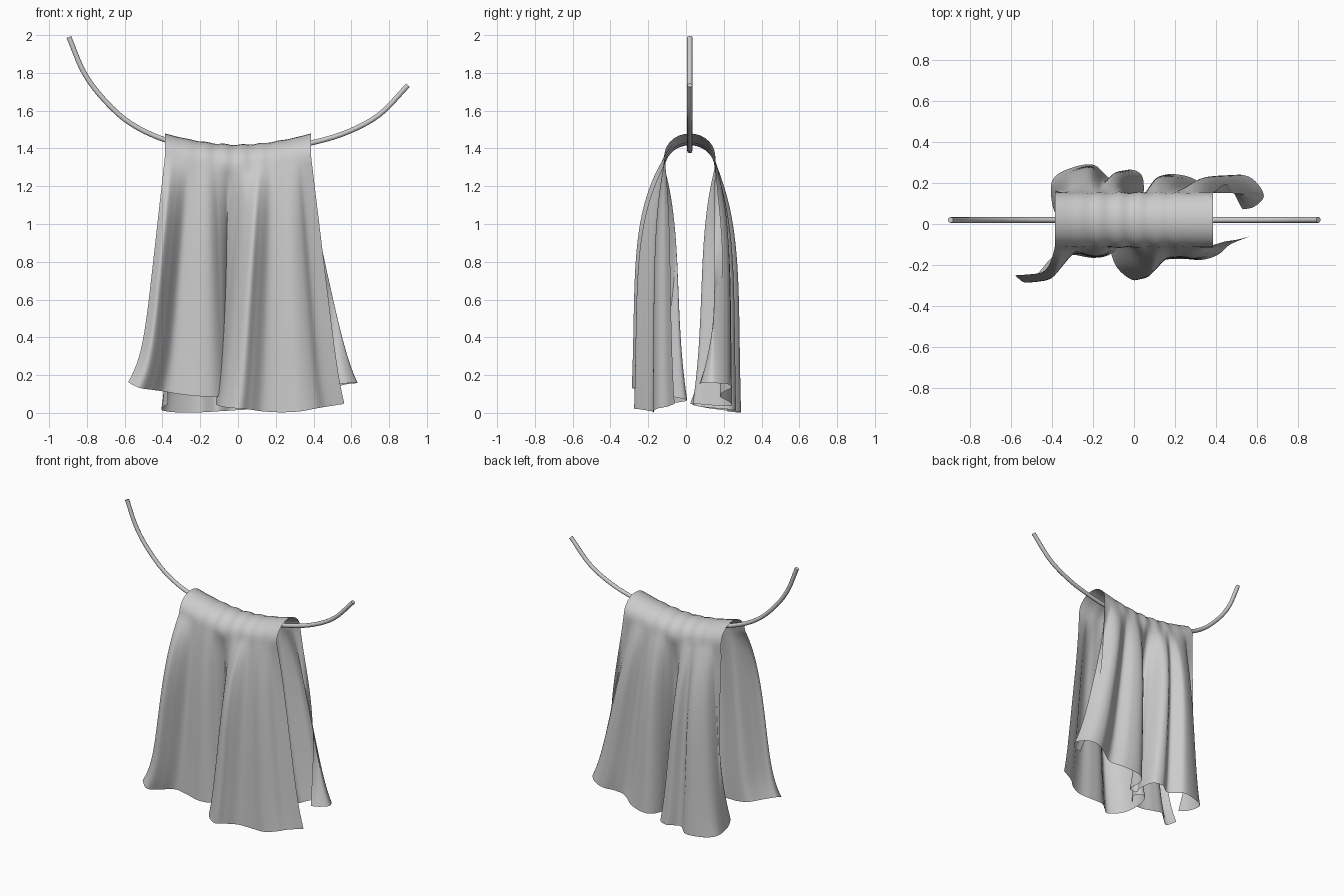
import bpy, bmesh, math
from mathutils import Vector

if "Cube" in bpy.data.objects:
    bpy.data.objects.remove(bpy.data.objects["Cube"])

COLS, DROP, ARCH = 160, 36, 14

# Hem outlines from left to right: x, y, z
FRONT = [(-.585, -.25, .16), (-.525, -.287, .13), (-.46, -.23, .12), (-.39, -.155, .11),
         (-.3, -.15, .095), (-.2, -.165, .085), (-.12, -.15, .085), (-.06, -.09, .085),
         (-.05, -.01, .07), (-.1, .0, .06), (-.118, -.1, .045), (-.085, -.21, .03),
         (0, -.275, .02), (.06, -.235, .015), (.13, -.18, .005), (.23, -.17, 0),
         (.33, -.175, .005), (.41, -.15, .02), (.47, -.1, .03), (.565, -.06, .045)]
BACK = [(-.37, .02, .045), (-.4, .1, .025), (-.4, .21, .01), (-.33, .265, 0),
        (-.2, .29, 0), (-.11, .22, .005), (-.03, .265, .01), (.04, .235, .015),
        (.045, .12, .025), (.02, .05, .035), (.075, .045, .045), (.085, .17, .035),
        (.15, .24, .035), (.27, .23, .055), (.36, .18, .085), (.42, .2, .11),
        (.5, .24, .13), (.58, .22, .15), (.635, .14, .155), (.59, .085, .155), (.53, .07, .15)]


def smooth_path(points, count):
    """Catmull-Rom through the points, resampled evenly along its length."""
    p = [Vector(q) for q in points]
    p = [2 * p[0] - p[1]] + p + [2 * p[-1] - p[-2]]
    fine = []
    for i in range(1, len(p) - 2):
        a, b, c, d = p[i - 1:i + 3]
        for k in range(20):
            t = k / 20
            fine.append(.5 * (2 * b + (c - a) * t + (2 * a - 5 * b + 4 * c - d) * t * t
                              + (3 * b - a - 3 * c + d) * t ** 3))
    fine.append(p[-2])
    length = [0]
    for a, b in zip(fine, fine[1:]):
        length.append(length[-1] + (b - a).length)
    out, j = [], 0
    for i in range(count):
        target = length[-1] * i / (count - 1)
        while j < len(fine) - 2 and length[j + 1] < target:
            j += 1
        f = (target - length[j]) / (length[j + 1] - length[j])
        out.append(fine[j].lerp(fine[j + 1], f))
    return out


def fall(top, hem, s, bulge=0):
    """Point on a hanging panel: folds open quickly, spread slowly."""
    flick = .1 + .22 * min(1, max(0, (-.3 - hem.x) / .25))
    fx = (1 - flick) * s + flick * s ** 10
    outward = (hem.y - top.y) * (top.y - .02) > 0
    quick = .93 if outward else .6
    fy = quick * (1 - (1 - s) ** 4.8) + (1 - quick) * s ** 4
    return Vector((top.x + (hem.x - top.x) * fx,
                   top.y + (hem.y - top.y) * fy + bulge * math.sin(math.pi * s),
                   top.z + (hem.z - top.z) * s))


# Draped cloth: front panel, arch over the rope, back panel
front, back = smooth_path(FRONT, COLS), smooth_path(BACK, COLS)
verts = []
for i in range(COLS):
    u = 2 * i / (COLS - 1) - 1
    crinkle = .003 * math.sin(u * 25) * (1 - u * u) ** 2
    ridge = 1.42 + .06 * abs(u) ** 1.8 + crinkle
    rise, half = .12, .135 + crinkle
    x = .387 * u
    lo = Vector((x, .02 - half, ridge - rise))
    hi = Vector((x, .02 + half, ridge - rise))
    edge = .09 * max(0, (abs(u) - .85) / .15)
    verts += [fall(lo, front[i], 1 - k / DROP) for k in range(DROP)]
    for k in range(ARCH + 1):
        a = math.pi * k / ARCH
        verts.append(Vector((x, .02 - half * math.cos(a),
                             ridge - rise + rise * max(0, math.sin(a)))))
    verts += [fall(hi, back[i], (k + 1) / DROP, edge) for k in range(DROP)]
rows = len(verts) // COLS
faces = [(i * rows + j, (i + 1) * rows + j, (i + 1) * rows + j + 1, i * rows + j + 1)
         for i in range(COLS - 1) for j in range(rows - 1)]
mesh = bpy.data.meshes.new("draped_cloth")
mesh.from_pydata(verts, [], faces)
mesh.polygons.foreach_set("use_smooth", [True] * len(faces))
cloth = bpy.data.objects.new("draped_cloth", mesh)
bpy.context.collection.objects.link(cloth)

# Soften the shoulders and folds
soften = cloth.modifiers.new("soften", 'SMOOTH')
soften.factor, soften.iterations = .5, 1

# Sagging rope
ROPE = [(-.895, 1.99), (-.82, 1.81), (-.72, 1.67), (-.58, 1.54), (-.4, 1.45),
        (-.2, 1.402), (0, 1.388), (.2, 1.398), (.4, 1.432), (.58, 1.487),
        (.75, 1.58), (.9, 1.735)]
curve = bpy.data.curves.new("rope", 'CURVE')
curve.dimensions = '3D'
curve.bevel_depth, curve.bevel_resolution, curve.use_fill_caps = .014, 3, True
spline = curve.splines.new('POLY')
path = smooth_path([(x, .02, z) for x, z in ROPE], 50)
spline.points.add(len(path) - 1)
for pt, co in zip(spline.points, path):
    pt.co = (*co, 1)
rope = bpy.data.objects.new("rope", curve)
bpy.context.collection.objects.link(rope)
bpy.context.view_layer.objects.active = rope
rope.select_set(True)
bpy.ops.object.convert(target='MESH')
rope = bpy.context.object
bm = bmesh.new()
bm.from_mesh(rope.data)
bmesh.ops.remove_doubles(bm, verts=bm.verts, dist=1e-5)
bmesh.ops.recalc_face_normals(bm, faces=bm.faces)
bm.to_mesh(rope.data)
bm.free()
bpy.ops.object.shade_smooth_by_angle(angle=math.radians(50))
